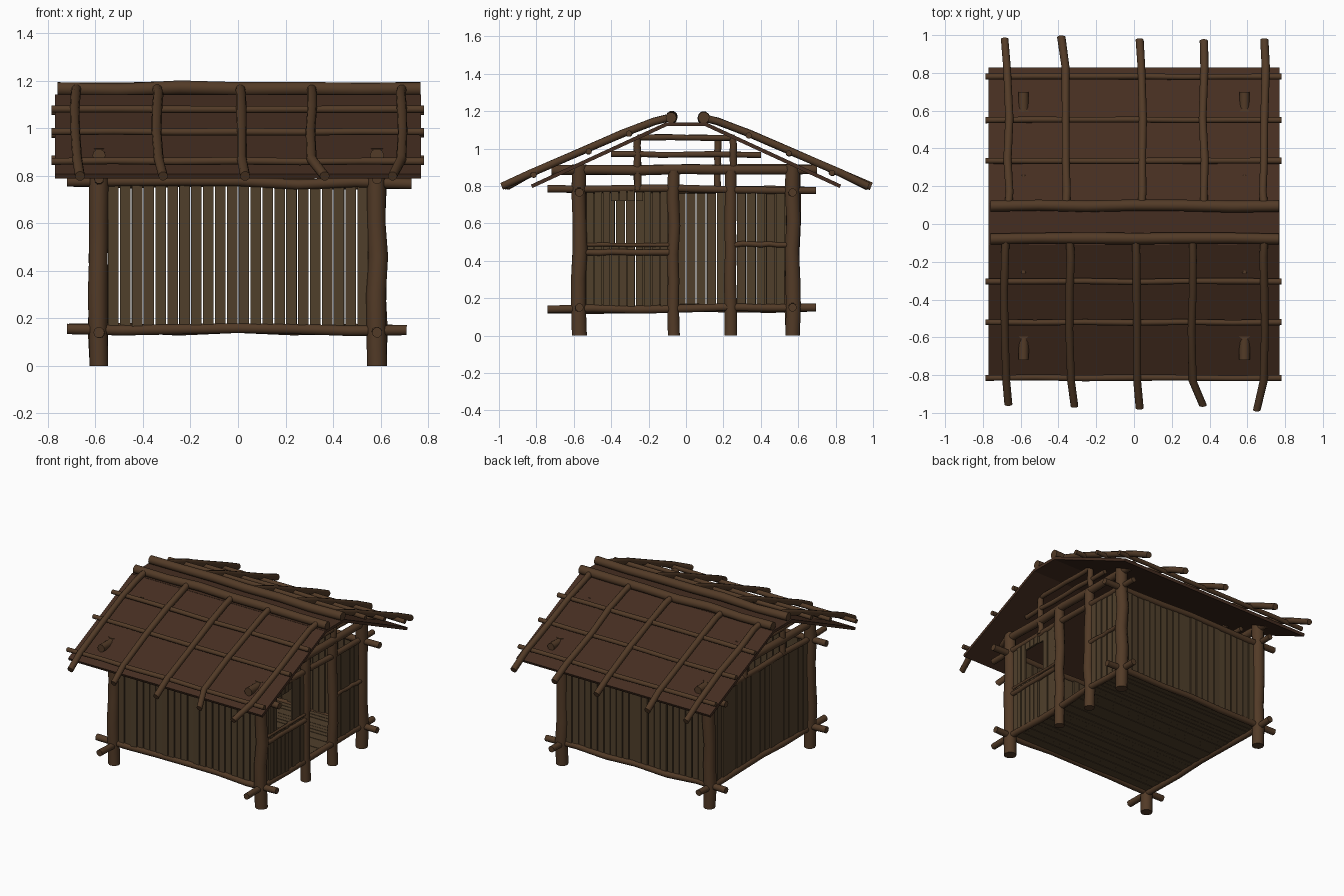
import bpy, bmesh, math, random
from mathutils import Vector, Matrix

random.seed(4)
default = bpy.data.objects.get("Cube")
if default:
    bpy.data.objects.remove(default, do_unlink=True)


def material(name, rgb):
    m = bpy.data.materials.new(name)
    m.use_nodes = True
    color = (*rgb, 1)
    m.diffuse_color = color
    bsdf = m.node_tree.nodes["Principled BSDF"]
    bsdf.inputs["Base Color"].default_value = color
    bsdf.inputs["Roughness"].default_value = 0.9
    return m


LOG = material("log_wood", (0.085, 0.043, 0.02))
PLANK = material("plank_wood", (0.08, 0.05, 0.024))
ROOF = material("roof_bark", (0.06, 0.027, 0.015))
logs = []


def finish(name, bm, mat):
    bmesh.ops.recalc_face_normals(bm, faces=bm.faces)
    mesh = bpy.data.meshes.new(name)
    bm.to_mesh(mesh)
    bm.free()
    mesh.materials.append(mat)
    ob = bpy.data.objects.new(name, mesh)
    bpy.context.collection.objects.link(ob)
    return ob


def log_path(name, points, r, sides=10):
    """Round log whose rings follow a path."""
    points = [Vector(p) for p in points]
    turn = (points[-1] - points[0]).to_track_quat("Z", "Y")
    bm = bmesh.new()
    rings = []
    for p in points:
        rad = r * random.uniform(0.94, 1.06)
        angles = [math.tau * i / sides for i in range(sides)]
        rings.append([bm.verts.new(p + turn @ Vector((rad * math.cos(a), rad * math.sin(a), 0)))
                      for a in angles])
    for low, high in zip(rings, rings[1:]):
        for i in range(sides):
            j = (i + 1) % sides
            bm.faces.new((low[i], low[j], high[j], high[i]))
    bm.faces.new(rings[0])
    bm.faces.new(rings[-1])
    logs.append(finish(name, bm, LOG))


def log(name, a, b, r, wobble=0.006, steps=6):
    """Slightly crooked log between two points."""
    a, b = Vector(a), Vector(b)
    points = []
    for i in range(steps + 1):
        p = a.lerp(b, i / steps)
        if 0 < i < steps:
            p += Vector([random.uniform(-wobble, wobble) for _ in range(3)])
        points.append(p)
    log_path(name, points, r)


def add_box(bm, lo, hi, tilt=0):
    lo, hi = Vector(lo), Vector(hi)
    size = hi - lo
    bmesh.ops.create_cube(bm, size=1, matrix=Matrix.Translation((lo + hi) / 2)
                          @ Matrix.Rotation(tilt, 4, "Z") @ Matrix.Diagonal((*size, 1)))


def plank_wall(name, axis, depth, start, end, z0, z1, pitch=0.051, opening=None):
    """Row of upright planks along x or y; opening is (from, to, sill, head)."""
    bm = bmesh.new()
    count = round((end - start) / pitch)
    step = (end - start) / count
    for i in range(count):
        u0 = start + i * step + 0.003
        u1 = u0 + step - 0.006
        spans = [(z0, z1)]
        if opening and opening[0] < (u0 + u1) / 2 < opening[1]:
            spans = [(z0, opening[2]), (opening[3], z1)]
        d = depth + random.uniform(-0.004, 0.004)
        tilt = random.uniform(-0.05, 0.05)
        for s0, s1 in spans:
            if axis == "x":
                add_box(bm, (u0, d - 0.007, s0), (u1, d + 0.007, s1), tilt)
            else:
                add_box(bm, (d - 0.007, u0, s0), (d + 0.007, u1, s1), tilt)
    return finish(name, bm, PLANK)


# Corner posts and door posts
X, Y = 0.585, 0.57
for sx, side in ((1, "left"), (-1, "right")):
    for sy, end in ((-1, "front"), (1, "back")):
        log(f"{end}_{side}_corner_post", (sx * X, sy * Y, 0), (sx * X, sy * Y, 0.915), 0.04)
log("door_post_front", (X, -0.065, 0), (X, -0.065, 0.88), 0.034)
log("door_post_back", (X, 0.24, 0), (X, 0.24, 0.88), 0.034)

# Sill and wall-plate logs
for sy, end in ((-1, "front"), (1, "back")):
    log(f"{end}_sill", (-0.72, sy * Y, 0.155), (0.71, sy * Y, 0.15), 0.022, 0.007)
    log(f"{end}_top_rail", (-0.72, sy * Y, 0.775), (0.73, sy * Y, 0.765), 0.022, 0.007)
for sx, side in ((1, "left"), (-1, "right")):
    log(f"{side}_sill", (sx * X, -0.74, 0.14), (sx * X, 0.695, 0.15), 0.022, 0.007)
    log(f"{side}_top_rail", (sx * X, -0.74, 0.785), (sx * X, 0.695, 0.775), 0.02, 0.007)
    log(f"{side}_tie_beam", (sx * X, -0.72, 0.885), (sx * X, 0.7, 0.888), 0.028, 0.004)
    # Open gable framing
    log(f"{side}_low_collar", (sx * X, -0.4, 0.97), (sx * X, 0.4, 0.965), 0.016, 0.004)
    log(f"{side}_high_collar", (sx * X, -0.26, 1.06), (sx * X, 0.26, 1.058), 0.016, 0.003)
    strut = 0.25 if sx > 0 else 0.17
    for y, end in ((-0.26, "front"), (strut, "back")):
        log(f"{side}_{end}_gable_strut", (sx * X, y, 0.78), (sx * X, y, 1.06), 0.02, 0.004)

# Plank walls
plank_wall("front_wall", "x", -Y, -0.55, 0.55, 0.15, 0.77)
plank_wall("back_wall", "x", Y, -0.55, 0.55, 0.15, 0.77)
plank_wall("right_wall", "y", -X, -0.54, 0.54, 0.15, 0.78, 0.055)
plank_wall("window_wall", "y", X, -0.535, -0.095, 0.14, 0.78, 0.045, (-0.41, -0.21, 0.49, 0.72))
plank_wall("door_side_wall", "y", X, 0.27, 0.53, 0.14, 0.78, 0.052)
log("window_sill_rail", (X + 0.01, -0.54, 0.445), (X + 0.01, -0.09, 0.445), 0.017, 0.003)
log("window_frame_rail", (X + 0.008, -0.54, 0.485), (X + 0.008, -0.09, 0.485), 0.01, 0.002)
log("door_side_rail", (X + 0.01, 0.26, 0.485), (X + 0.01, 0.54, 0.485), 0.015, 0.006)

# Floor slats
bm = bmesh.new()
slats = 30
for i in range(slats):
    y = -0.55 + 1.1 * (i + 0.5) / slats
    z = 0.15 + random.uniform(-0.003, 0.003)
    add_box(bm, (-0.57, y - 0.0175, z - 0.008), (0.57, y + 0.0175, z + 0.008))
finish("floor", bm, PLANK)

# Roof sheets: two slopes and a flat cap
EAVE, RIDGE = Vector((0, 0.825, 0.798)), Vector((0, 0.1, 1.132))
slope = RIDGE - EAVE
for sy, end in ((-1, "front"), (1, "back")):
    bm = bmesh.new()
    add_box(bm, (-0.77, -slope.length / 2, -0.01), (0.77, slope.length / 2, 0.01))
    angle = math.atan2(slope.z, slope.y * sy) if sy < 0 else math.atan2(-slope.z, -slope.y)
    mid = (EAVE + RIDGE) / 2
    bm.transform(Matrix.Translation((0, sy * mid.y, mid.z)) @ Matrix.Rotation(angle, 4, "X"))
    finish(f"{end}_roof_sheet", bm, ROOF)
bm = bmesh.new()
add_box(bm, (-0.77, -0.11, 1.12), (0.77, 0.11, 1.14))
finish("roof_cap", bm, ROOF)

# Ridge logs and cross battens
for y, end in ((-0.08, "front"), (0.095, "back")):
    log(f"{end}_ridge_log", (-0.76, y, 1.165), (0.768, y, 1.165), 0.03, 0.006)
for y, z in ((-0.815, 0.86), (-0.52, 0.985), (-0.305, 1.08),
             (0.78, 0.87), (0.55, 0.975), (0.335, 1.07)):
    log("roof_batten", (-0.785, y, z), (0.782, y, z), 0.016, 0.003)

# Sloping poles with bent tails: start x, tail x, tail y
front_poles = ((-0.68, -0.665, 0.955), (-0.34, -0.315, 0.965), (0.01, 0.03, 0.975),
               (0.31, 0.365, 0.96), (0.69, 0.65, 0.985))
back_poles = ((-0.665, -0.685, 0.98), (-0.36, -0.385, 0.99), (0.04, 0.03, 0.975),
              (0.37, 0.37, 0.97), (0.69, 0.69, 0.975))
for sy, poles in ((-1, front_poles), (1, back_poles)):
    for x, tail_x, tail_y in poles:
        path = [(x, sy * 0.09, 1.165)]
        for y, z in ((0.17, 1.145), (0.34, 1.08), (0.56, 0.985), (0.83, 0.868)):
            path.append((x + random.uniform(-0.008, 0.008), sy * y, z))
        path.append((tail_x, sy * tail_y, 0.798))
        log_path("roof_pole", path, 0.021)

# Smooth the round logs, keep their cut ends sharp
bpy.ops.object.select_all(action="DESELECT")
for ob in logs:
    ob.select_set(True)
bpy.context.view_layer.objects.active = logs[0]
bpy.ops.object.shade_smooth_by_angle(angle=math.radians(40))
